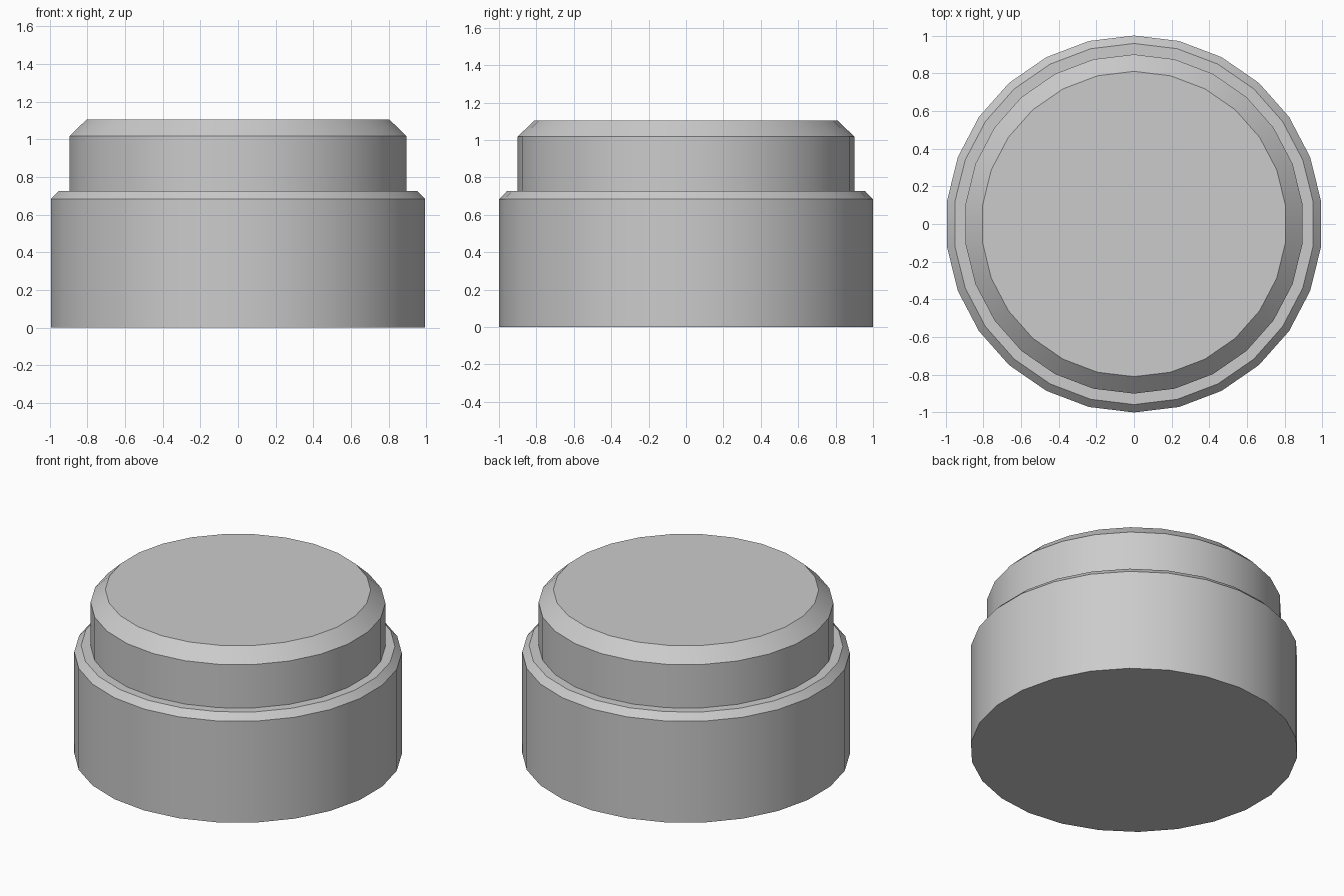
import bpy, bmesh, math

if "Cube" in bpy.data.objects:
    bpy.data.objects.remove(bpy.data.objects["Cube"])

SIDES = 26
# Radius, height: base wall, base chamfer, ledge, cap wall, cap chamfer
PROFILE = [(1.0, 0.0), (1.0, 0.683), (0.958, 0.726),
           (0.9, 0.726), (0.9, 1.018), (0.81, 1.104)]


def lathe(name, profile, sides):
    bm = bmesh.new()
    rings = []
    for r, z in profile:
        angles = [math.pi / 2 + 2 * math.pi * i / sides for i in range(sides)]
        rings.append([bm.verts.new((r * math.cos(a), r * math.sin(a), z)) for a in angles])
    for low, high in zip(rings, rings[1:]):
        for i in range(sides):
            j = (i + 1) % sides
            bm.faces.new((low[i], low[j], high[j], high[i]))
    # Closed bottom and flat top
    bm.faces.new(rings[0][::-1])
    bm.faces.new(rings[-1])
    mesh = bpy.data.meshes.new(name)
    bm.to_mesh(mesh)
    bm.free()
    obj = bpy.data.objects.new(name, mesh)
    bpy.context.collection.objects.link(obj)
    return obj


# Stepped round body with chamfered rims
body = lathe("stepped_round_body", PROFILE, SIDES)
bpy.context.view_layer.objects.active = body
body.select_set(True)
bpy.ops.object.shade_smooth_by_angle(angle=math.radians(30))
